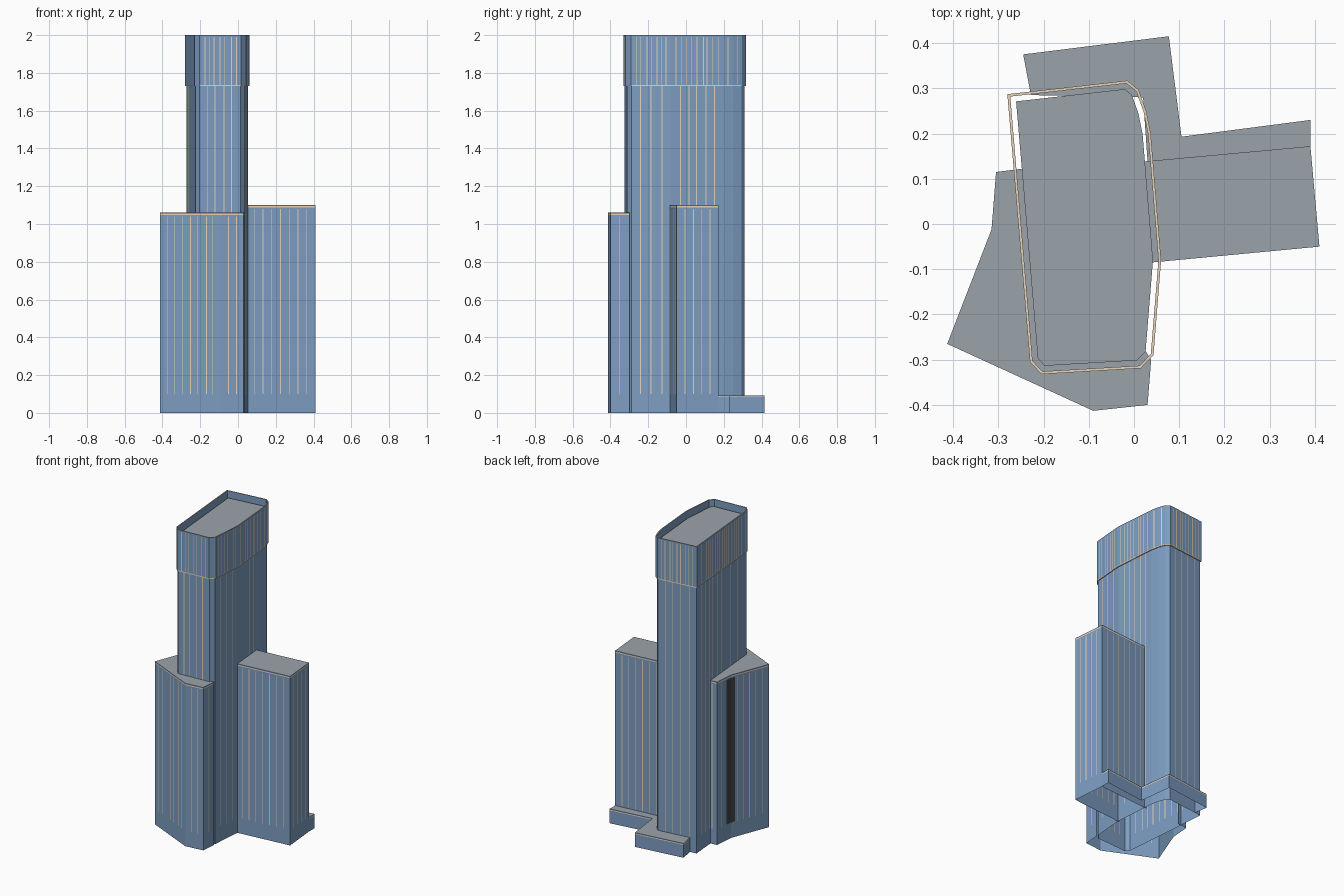
import bpy
import bmesh
import math
import random
from mathutils import Vector

random.seed(4)
if "Cube" in bpy.data.objects:
    bpy.data.objects.remove(bpy.data.objects["Cube"], do_unlink=True)


def material(name, rgb):
    m = bpy.data.materials.new(name)
    m.use_nodes = True
    m.diffuse_color = (*rgb, 1)
    m.node_tree.nodes["Principled BSDF"].inputs["Base Color"].default_value = (*rgb, 1)
    return m


BLUE, GREY, CREAM, DARK = range(4)
MATS = [material("glass blue", (0.205, 0.34, 0.54)),
        material("roof grey", (0.33, 0.37, 0.40)),
        material("trim cream", (0.80, 0.66, 0.50)),
        material("dark panel", (0.05, 0.055, 0.06))]


def finish(bm, name):
    bmesh.ops.remove_doubles(bm, verts=bm.verts, dist=0.0001)
    mesh = bpy.data.meshes.new(name)
    bm.to_mesh(mesh)
    bm.free()
    for m in MATS:
        mesh.materials.append(m)
    obj = bpy.data.objects.new(name, mesh)
    bpy.context.collection.objects.link(obj)
    return obj


def inset(points, d):
    """Move a counter-clockwise outline inward by d."""
    out = []
    for i, p in enumerate(points):
        a = (Vector(p) - Vector(points[i - 1])).normalized()
        b = (Vector(points[(i + 1) % len(points)]) - Vector(p)).normalized()
        na, nb = Vector((-a.y, a.x)), Vector((-b.y, b.x))
        out.append(Vector(p) + (na + nb) * d / (1 + na.dot(nb)))
    return out


def chain(points, closed=False):
    pairs = list(zip(points, points[1:]))
    return pairs + [(points[-1], points[0])] if closed else pairs


def face(bm, coords, mat):
    bm.faces.new([bm.verts.new(c) for c in coords]).material_index = mat


def panel(bm, p, q, s0, s1, z0, z1, mat):
    """Flat piece of the wall from p to q, between two distances and two heights."""
    d = (Vector(q) - Vector(p)).normalized()
    a, b = Vector(p) + d * s0, Vector(p) + d * s1
    face(bm, [(a.x, a.y, z0), (b.x, b.y, z0), (b.x, b.y, z1), (a.x, a.y, z1)], mat)


def fin_marks(length, gap, jitter, width=0.0045):
    """Spans of the cream fins along one wall."""
    count = max(1, round(length / gap))
    centres = [length * k / count + random.uniform(-jitter, jitter) for k in range(1, count)]
    return [(c - width / 2, c + width / 2, CREAM) for c in centres]


def wall(bm, p, q, rows, marks):
    """Wall built of rows (top height, colour); a row with no colour holds the marks."""
    length, z0 = math.dist(p, q), rows[0][0]
    for z1, mat in rows[1:]:
        if mat is None:
            s = 0
            for start, end, colour in marks:
                if start > s:
                    panel(bm, p, q, s, start, z0, z1, BLUE)
                panel(bm, p, q, start, end, z0, z1, colour)
                s = end
            if s < length:
                panel(bm, p, q, s, length, z0, z1, BLUE)
        else:
            panel(bm, p, q, 0, length, z0, z1, mat)
        z0 = z1


def cap(bm, points, z, mat=GREY):
    face(bm, [(x, y, z) for x, y in points], mat)


def ring(bm, outer, z0, inner, z1, mat):
    """Band of faces between two matching outlines."""
    for (a, b), (c, d) in zip(chain(outer, True), chain(inner, True)):
        face(bm, [(*a, z0), (*b, z0), (*d, z1), (*c, z1)], mat)


def block(name, points, height, gap, jitter=0.0, extra=None):
    """Finned walls along an open outline and a flat roof; the last edge joins the tower."""
    rows = [(0, BLUE), (0.1, BLUE), (height - 0.02, None), (height - 0.012, BLUE),
            (height - 0.006, CREAM), (height, BLUE)]
    bm = bmesh.new()
    for i, (p, q) in enumerate(chain(points)):
        marks = fin_marks(math.dist(p, q), gap, jitter)
        if extra and i in extra:
            start, end = extra[i]
            marks = [m for m in marks if m[1] < start or m[0] > end]
            marks = sorted(marks + [(start, end, DARK)])
        wall(bm, p, q, rows, marks)
    cap(bm, points, height)
    return finish(bm, name)


# Tower shaft
crown = [(-0.23, -0.305), (-0.205, -0.332), (0.015, -0.319), (0.043, -0.29),
         (0.06, -0.08), (0.037, 0.2), (0.027, 0.25), (0.01, 0.297),
         (-0.015, 0.317), (-0.28, 0.287)]
shaft = inset(crown, 0.006)
bm = bmesh.new()
for p, q in chain(shaft, True):
    wall(bm, p, q, [(0, BLUE), (0.1, BLUE), (1.73, None)],
         fin_marks(math.dist(p, q), 0.047, 0.006))
finish(bm, "tower_shaft")

# Crown screen with cream rim and underside
bm = bmesh.new()
for p, q in chain(crown, True):
    wall(bm, p, q, [(1.73, BLUE), (1.736, CREAM), (1.99, None), (2, BLUE)],
         fin_marks(math.dist(p, q), 0.027, 0.006))
ring(bm, shaft, 1.73, crown, 1.73, CREAM)
ring(bm, crown, 2, shaft, 2, CREAM)
ring(bm, shaft, 2, shaft, 1.73, BLUE)
finish(bm, "crown_screen")

# Roof deck, set in from the screen by an open gap
bm = bmesh.new()
cap(bm, inset(crown, 0.018), 1.96)
finish(bm, "tower_roof")

# East wing
block("east_wing", [(0.04, -0.085), (0.41, -0.05), (0.39, 0.172), (0.02, 0.138)], 1.1, 0.045)

# Front west block, with a dark upright panel folded round its west corner
west = [(-0.24, 0.123), (-0.305, 0.115), (-0.315, -0.012), (-0.413, -0.265),
        (-0.09, -0.413), (0.03, -0.4), (0.038, -0.3)]
corner = math.dist(west[1], west[2])
block("west_block", west, 1.06, 0.043, 0.004,
      extra={1: (corner - 0.04, corner), 2: (0, 0.03)})

# Low rear podium with a cream line under its roof edge
podium = [(0.39, 0.172), (0.39, 0.23), (0.105, 0.193), (0.077, 0.415),
          (-0.245, 0.375), (-0.228, 0.285), (0.02, 0.28), (0.03, 0.138)]
bm = bmesh.new()
for p, q in chain(podium[:6]):
    wall(bm, p, q, [(0, BLUE), (0.083, BLUE), (0.088, CREAM), (0.093, BLUE)], [])
cap(bm, podium, 0.093)
finish(bm, "rear_podium")
